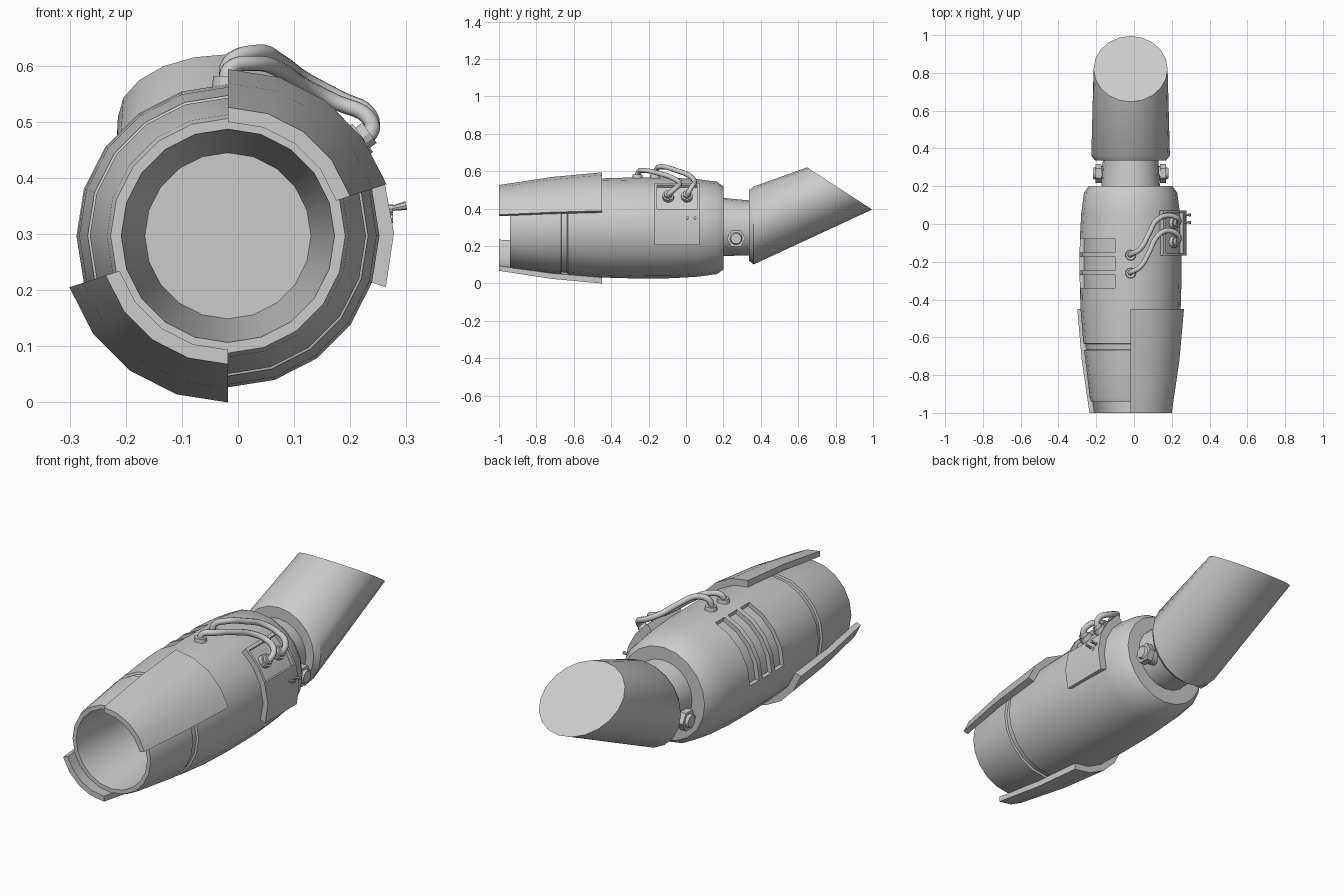
import bpy, bmesh
from math import sin, cos, radians, tau
from mathutils import Vector

if "Cube" in bpy.data.objects:
    bpy.data.objects.remove(bpy.data.objects["Cube"])

CX, CZ, N = -0.018, 0.297, 20      # main axis and side count


def finish(name, bm):
    bmesh.ops.recalc_face_normals(bm, faces=bm.faces)
    me = bpy.data.meshes.new(name)
    bm.to_mesh(me)
    bm.free()
    ob = bpy.data.objects.new(name, me)
    bpy.context.collection.objects.link(ob)
    return ob


def loft(name, rings):
    """Skin a list of closed rings and cap both ends."""
    bm = bmesh.new()
    vs = [[bm.verts.new(p) for p in r] for r in rings]
    n = len(vs[0])
    for a, b in zip(vs, vs[1:]):
        for i in range(n):
            j = (i + 1) % n
            bm.faces.new((a[i], a[j], b[j], b[i]))
    bm.faces.new(vs[0])
    bm.faces.new(vs[-1])
    return finish(name, bm)


def ring(y, r, z=CZ, lean=(0, 1), rx=None):
    """Ring round the main axis; lean = (dy, dz) of its upper half-axis."""
    rx = rx or r
    return [(CX + rx * cos(tau * i / N), y + r * lean[0] * sin(tau * i / N),
             z + r * lean[1] * sin(tau * i / N)) for i in range(N)]


def patch(name, a0, a1, profile):
    """Curved plate from angle a0 to a1; profile = (y, r) loop."""
    steps = max(1, round(abs(a1 - a0) / 18))
    rings = []
    for k in range(steps + 1):
        a = radians(a0 + (a1 - a0) * k / steps)
        rings.append([(CX + r * cos(a), y, CZ + r * sin(a)) for y, r in profile])
    return loft(name, rings)


def box(y0, y1, r0, r1):
    return [(y0, r0), (y1, r0), (y1, r1), (y0, r1)]


def rod(name, p0, p1, r0, r1=None, n=12):
    p0, p1 = Vector(p0), Vector(p1)
    q = (p1 - p0).to_track_quat('Z', 'Y')
    circ = lambda c, r: [c + q @ Vector((r * cos(tau * i / n), r * sin(tau * i / n), 0))
                         for i in range(n)]
    return loft(name, [circ(p0, r0), circ(p1, r1 or r0)])


# Forearm shell with hollow front
shell = [(0.2, 0.222), (0.165, 0.247), (0.06, 0.261), (-0.08, 0.269), (-0.28, 0.27),
         (-0.45, 0.265), (-0.632, 0.25), (-0.635, 0.24), (-0.665, 0.236), (-0.668, 0.246),
         (-0.92, 0.216), (-0.94, 0.209), (-0.94, 0.19), (-0.45, 0.148)]
body = loft("forearm_shell", [ring(y, r) for y, r in shell])

# Vent slots cut into the upper left side
for k in range(3):
    y = -0.08 - 0.095 * k
    cut = patch("vent_cutter", 108, 180, box(y - 0.07, y, 0.248, 0.32))
    m = body.modifiers.new("vent", 'BOOLEAN')
    m.object, m.operation, m.solver = cut, 'DIFFERENCE', 'EXACT'
    bpy.context.view_layer.objects.active = body
    bpy.ops.object.modifier_apply(modifier=m.name)
    bpy.data.objects.remove(cut)

# Armour panels overhanging the front
armour = [(-1, 0.203), (-0.72, 0.243), (-0.45, 0.262), (-0.45, 0.297), (-0.72, 0.272), (-1, 0.229)]
patch("upper_armour_panel", 18, 90, armour)
patch("lower_armour_panel", 198, 270, armour)

# Elbow neck and slanted upper arm
loft("elbow_neck", [ring(0.17, 0.157, 0.303), ring(0.37, 0.145, 0.296)])
loft("upper_arm", [ring(0.336, 0.188, 0.31), ring(0.362, 0.208, 0.31),
                   ring(0.821, 1, 0.508, (-0.174, 0.1125), 0.196)])

# Elbow bolts on both sides
for s in (1, -1):
    at = lambda d: (CX + s * d, 0.268, 0.24)
    rod("bolt_washer", at(0.11), at(0.158), 0.038, n=16)
    rod("bolt_head", at(0.155), at(0.187), 0.05, n=6)
    rod("bolt_cap", at(0.185), at(0.2), 0.034, 0.028, n=12)

# Control plate: solid lower part, framed recess above
patch("control_plate", -18, 20, box(-0.168, 0.072, 0.25, 0.296))
patch("control_recess", 20, 52, box(-0.16, 0.065, 0.25, 0.278))
patch("control_frame_top", 51, 54, box(-0.168, 0.072, 0.25, 0.296))
for y in (-0.168, 0.06):
    patch("control_frame_side", 20, 51, box(y, y + 0.012, 0.25, 0.296))

# Toggle switches
for y, z in ((0.008, 0.345), (0.048, 0.345), (0.03, 0.328)):
    long = z > 0.34
    rod("switch_base", (0.25, y, z), (0.276, y, z), 0.008, n=8)
    if long:
        rod("switch_lever", (0.27, y, z), (0.3, y, z + 0.006), 0.004, 0.008, n=8)

# Hoses with sockets at both ends
hoses = [
    [(-0.02, -0.165, 0.56), (-0.015, -0.16, 0.605), (0.03, -0.135, 0.624), (0.08, -0.05, 0.604),
     (0.12, 0.02, 0.575), (0.185, 0.045, 0.54), (0.232, 0.03, 0.515), (0.236, 0.01, 0.48),
     (0.195, 0.005, 0.452)],
    [(-0.02, -0.26, 0.56), (-0.015, -0.255, 0.594), (0.03, -0.23, 0.604), (0.08, -0.15, 0.59),
     (0.12, -0.07, 0.563), (0.175, -0.035, 0.535), (0.23, -0.055, 0.51), (0.235, -0.09, 0.478),
     (0.195, -0.095, 0.452)]]
out = Vector((cos(radians(36)), 0, sin(radians(36))))
for pts in hoses:
    cu = bpy.data.curves.new("hose", 'CURVE')
    cu.dimensions = '3D'
    cu.bevel_depth, cu.bevel_resolution, cu.resolution_u = 0.014, 2, 5
    sp = cu.splines.new('BEZIER')
    sp.bezier_points.add(len(pts) - 1)
    for b, p in zip(sp.bezier_points, pts):
        b.co = p
        b.handle_left_type = b.handle_right_type = 'AUTO'
    bpy.context.collection.objects.link(bpy.data.objects.new("hose", cu))
    y0, y1 = pts[0][1], pts[-1][1]
    rod("hose_top_socket", (CX, y0, 0.55), (CX, y0, 0.582), 0.03, 0.026)
    c = Vector((CX, y1, CZ))
    rod("hose_plate_socket", c + out * 0.265, c + out * 0.297, 0.031)
    rod("hose_plate_collar", c + out * 0.295, c + out * 0.312, 0.022)

# Smooth shading with sharp edges kept
for ob in bpy.context.scene.objects:
    ob.select_set(ob.type == 'MESH')
bpy.context.view_layer.objects.active = body
bpy.ops.object.shade_smooth_by_angle(angle=radians(28))
